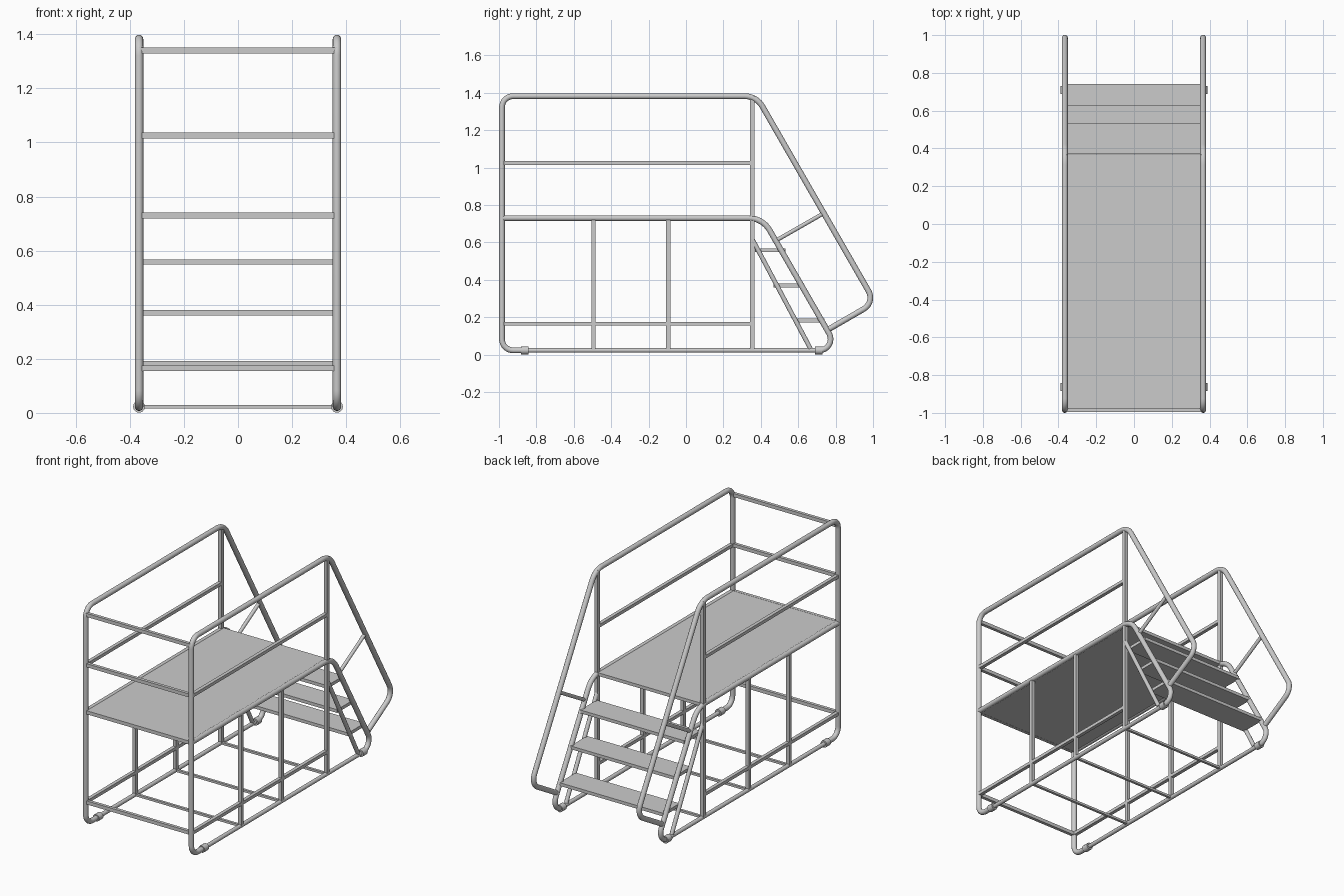
import bpy, bmesh, math
from mathutils import Vector

if "Cube" in bpy.data.objects:
    bpy.data.objects.remove(bpy.data.objects["Cube"])

X = 0.366          # side frame offset
ZB = 0.023         # base rail height
YF = -0.984        # front upright
YP = 0.355         # rear post
ZD = 0.73          # deck height


def link(name, mesh, mirror=False):
    ob = bpy.data.objects.new(name, mesh)
    bpy.context.collection.objects.link(ob)
    if mirror:
        ob.modifiers.new("Mirror", 'MIRROR').use_axis[0] = True
    return ob


def fillet(pts, radii, steps=8):
    """Round the inner corners of a (y, z) path."""
    pts = [Vector(p) for p in pts]
    out = [pts[0]]
    for i, r in enumerate(radii, 1):
        p = pts[i]
        a, b = (pts[i - 1] - p).normalized(), (pts[i + 1] - p).normalized()
        half = a.angle(b) / 2
        c = p + (a + b).normalized() * (r / math.sin(half))
        t = r / math.tan(half)
        s, e = p + a * t - c, p + b * t - c
        sweep = s.angle(e)
        for k in range(steps + 1):
            f = k / steps
            out.append(c + (s * math.sin((1 - f) * sweep) + e * math.sin(f * sweep)) / math.sin(sweep))
    return out + [pts[-1]]


def tube(name, pts, r, radii=()):
    """Round tube along a (y, z) path in the side frame, mirrored."""
    path = fillet(pts, radii)
    cu = bpy.data.curves.new(name, 'CURVE')
    cu.dimensions = '3D'
    cu.bevel_depth = r
    cu.bevel_resolution = 5
    cu.use_fill_caps = True
    sp = cu.splines.new('POLY')
    sp.points.add(len(path) - 1)
    for q, p in zip(sp.points, path):
        q.co = (X, p.x, p.y, 1)
    tmp = bpy.data.objects.new("tmp", cu)
    bpy.context.collection.objects.link(tmp)
    bpy.context.view_layer.update()
    me = bpy.data.meshes.new_from_object(tmp.evaluated_get(bpy.context.evaluated_depsgraph_get()))
    bpy.data.objects.remove(tmp)
    bpy.data.curves.remove(cu)
    me.name = name
    me.polygons.foreach_set("use_smooth", [True] * len(me.polygons))
    me.set_sharp_from_angle(angle=math.radians(40))
    return link(name, me, True)


def box(name, x, y, z, mirror=False):
    """Box from (min, max) ranges."""
    bm = bmesh.new()
    bmesh.ops.create_cube(bm, size=1)
    for v in bm.verts:
        v.co = [lo + (c + 0.5) * (hi - lo) for c, (lo, hi) in zip(v.co, (x, y, z))]
    me = bpy.data.meshes.new(name)
    bm.to_mesh(me)
    bm.free()
    return link(name, me, mirror)


def around(c, w):
    return (c - w / 2, c + w / 2)


# Handrail hoops: base, front upright, top rail, sloped handrail, return to stair
tube("handrail_hoop",
     [(-0.86, ZB), (YF, ZB), (YF, 1.382), (0.377, 1.382), (1.011, 0.279), (0.765, 0.137)],
     0.0157, [0.06, 0.06, 0.11, 0.07])

# Deck side rails that bend down into the stair stringers
tube("deck_rail_and_stringer",
     [(YF, ZD), (0.41, ZD), (0.817, ZB), (0.70, ZB)], 0.0155, [0.13, 0.06])

# Base rails, joint sleeves, inner stringers and handrail braces
tube("base_rail", [(-0.87, ZB), (0.71, ZB)], 0.0125)
for y in (-0.862, 0.71):
    tube("joint_sleeve", [(y - 0.021, ZB), (y + 0.021, ZB)], 0.022)
tube("inner_stringer", [(0.353, 0.62), (0.665, ZB + 0.01)], 0.0125)
tube("handrail_brace", [(0.49, 0.615), (0.738, 0.757)], 0.011)

# Square posts and side rails
side = around(X, 0.022)
box("rear_post", side, around(YP, 0.025), (ZB, 1.382), True)
for y in (-0.495, -0.095):
    box("lower_post", side, around(y, 0.022), (ZB, ZD), True)
for z in (1.025, 0.165):
    box("side_rail", side, (YF, YP), around(z, 0.02), True)

# Cross rails at the front and under the base
for z in (1.34, 1.025, ZD, 0.165):
    box("front_cross_rail", (-X, X), around(YF, 0.02), around(z, 0.022))
for y in (-0.495, -0.095, YP):
    box("base_cross_bar", (-X, X), around(y, 0.016), around(ZB, 0.014))

# Deck and stair treads
box("deck", (-0.36, 0.36), (-0.98, 0.367), around(ZD, 0.02))
for y, z in ((0.37, 0.558), (0.467, 0.37), (0.577, 0.182)):
    box("stair_tread", (-0.36, 0.36), (y, y + 0.163), around(z, 0.02))
